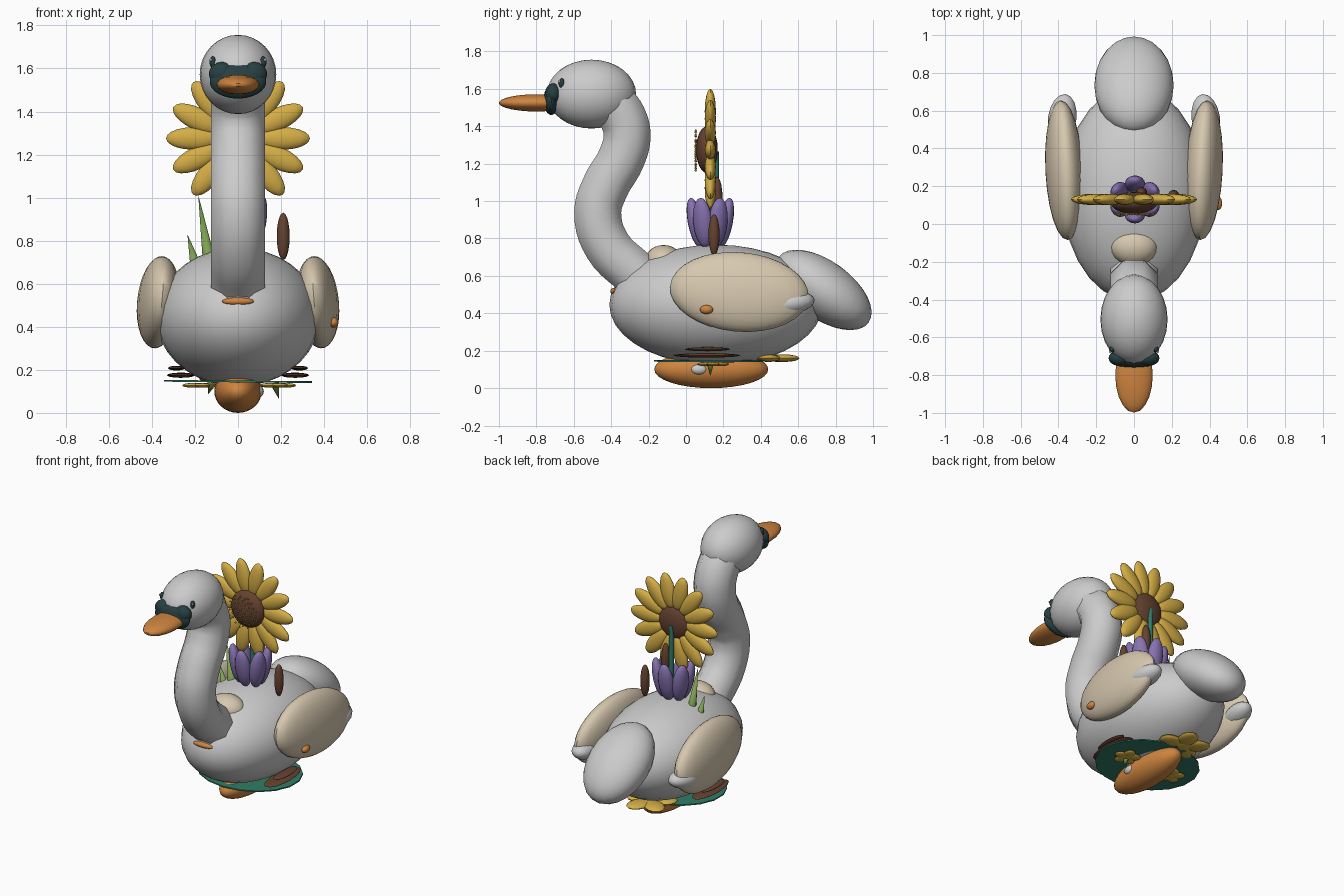
import bpy, bmesh
from math import radians, sin, cos, pi, sqrt
from mathutils import Matrix, Vector, Euler

cube = bpy.data.objects.get("Cube")
if cube:
    bpy.data.objects.remove(cube, do_unlink=True)


def material(name, r, g, b):
    m = bpy.data.materials.new(name)
    m.use_nodes = True
    m.diffuse_color = (r, g, b, 1)
    m.node_tree.nodes["Principled BSDF"].inputs["Base Color"].default_value = (r, g, b, 1)
    return m


beige = material("beige", .68, .58, .43)
orange = material("orange", .62, .23, .05)
yellow = material("yellow", .66, .42, .06)
purple = material("purple", .24, .17, .44)
dark = material("dark", .02, .05, .055)
brown = material("brown", .13, .055, .03)
leaf = material("leaf_green", .2, .36, .08)
pad_green = material("pad_green", .03, .2, .13)


def finish(name, bm, mat):
    mesh = bpy.data.meshes.new(name)
    bm.to_mesh(mesh)
    bm.free()
    obj = bpy.data.objects.new(name, mesh)
    bpy.context.collection.objects.link(obj)
    if mat:
        mesh.materials.append(mat)
    bpy.ops.object.select_all(action='DESELECT')
    obj.select_set(True)
    bpy.context.view_layer.objects.active = obj
    bpy.ops.object.shade_smooth_by_angle(angle=radians(45))
    return obj


def placed(loc, radii=(1, 1, 1), rot=(0, 0, 0)):
    angles = Euler([radians(a) for a in rot])
    return Matrix.LocRotScale(Vector(loc), angles, Vector(radii))


def blobs(name, mat, parts, seg=16):
    """One object made of ellipsoids given as (centre, radii, rotation)."""
    bm = bmesh.new()
    for part in parts:
        bmesh.ops.create_uvsphere(bm, u_segments=seg, v_segments=max(4, seg * 2 // 3),
                                  radius=1, matrix=placed(*part))
    return finish(name, bm, mat)


def spike(name, base, tip, radius):
    base, tip = Vector(base), Vector(tip)
    axis = tip - base
    turn = axis.to_track_quat('Z', 'Y').to_matrix().to_4x4()
    bm = bmesh.new()
    bmesh.ops.create_cone(bm, cap_ends=True, segments=8, radius1=radius, radius2=0,
                          depth=axis.length,
                          matrix=Matrix.Translation((base + tip) / 2) @ turn)
    return finish(name, bm, leaf)


# Body, tail and head
blobs("body", None, [((0, .16, .445), (.38, .57, .322))], 28)
blobs("tail", None, [((0, .735, .525), (.21, .298, .154), (-36, 0, 0))], 24)
blobs("head", None, [((0, -.505, 1.572), (.178, .238, .184))], 24)
blobs("back_patch", beige, [((0, -.12, .68), (.125, .1, .085))], 20)
blobs("chest_mark", orange, [((0, -.385, .518), (.075, .02, .018))])

# Curved neck
curve = bpy.data.curves.new("neck", 'CURVE')
curve.dimensions = '3D'
curve.bevel_depth = .136
curve.bevel_resolution = 2
curve.use_fill_caps = True
curve.resolution_u = 5
path = [(-.27, .61), (-.42, .76), (-.472, .94), (-.43, 1.08), (-.345, 1.23),
        (-.315, 1.35), (-.34, 1.45), (-.4, 1.53)]
spline = curve.splines.new('BEZIER')
spline.bezier_points.add(len(path) - 1)
for point, (y, z) in zip(spline.bezier_points, path):
    point.co = (0, y, z)
    point.handle_left_type = point.handle_right_type = 'AUTO'
    point.tilt = pi / 8
neck = bpy.data.objects.new("neck", curve)
bpy.context.collection.objects.link(neck)
bpy.ops.object.select_all(action='DESELECT')
neck.select_set(True)
bpy.context.view_layer.objects.active = neck
bpy.ops.object.convert(target='MESH')
bpy.ops.object.shade_smooth_by_angle(angle=radians(50))

# Face
blobs("mask", dark, [((0, -.72, 1.54), (.132, .042, .08))]
      + [((s * .075, -.71, 1.575), (.06, .042, .055)) for s in (-1, 1)], 20)
blobs("beak", orange, [((0, -.8, 1.525), (.1, .2, .046))], 20)

# Wings, wing tips and eyes
for side, s in (("left", 1), ("right", -1)):
    blobs(side + "_wing", beige,
          [((s * .37, .285, .514), (.098, .372, .213), (-5, -5 * s, -2.5 * s))], 24)
    blobs(side + "_wing_tip", None,
          [((s * .38, .56, .455), (.075, .13, .06), (8, 0, 8 * s))])
    blobs(side + "_eye", dark, [((s * .117, -.665, 1.63), (.015, .016, .027))], 12)
    blobs(side + "_eye_glint", None, [((s * .126, -.677, 1.64), (.006, .006, .008))], 8)
blobs("wing_spot", orange, [((.445, .11, .42), (.022, .036, .024))])

# Large flower
flower = Vector((0, .13, 1.275))
petals = []
for i in range(14):
    a = 2 * pi * i / 14
    petals.append((flower + Vector((cos(a), 0, sin(a))) * .21, (.124, .03, .052),
                   (0, -360 * i / 14, 0)))
blobs("flower_petals", yellow, petals)
blobs("flower_disc", brown, [((0, .112, flower.z), (.125, .058, .125))], 20)
seeds = []
for i in range(50):
    r, a = .115 * sqrt((i + .5) / 50), i * 2.4
    seeds.append(((r * cos(a), .052, flower.z + r * sin(a)), (.006, .006, .006)))
blobs("flower_seeds", yellow, seeds, 6)

bm = bmesh.new()
bmesh.ops.create_cone(bm, cap_ends=True, segments=10, radius1=.016, radius2=.016,
                      depth=.55, matrix=Matrix.Translation((0, .16, .99)))
finish("flower_stem", bm, pad_green)

# Cupped flower
cup = []
for i in range(6):
    a = pi / 6 + i * pi / 3
    cup.append(((.005 + .095 * cos(a), .13 + .08 * sin(a), .885), (.04, .055, .135),
                (0, 11, 30 + 60 * i)))
blobs("cup_petals", purple, cup)

# Reeds and grass blades
blobs("reed_outer", brown, [((.21, .15, .82), (.03, .03, .11))])
blobs("reed_inner", brown, [((.04, .165, 1.02), (.03, .03, .11))])
spike("blade_tall", (-.13, .13, .68), (-.185, .13, 1.015), .032)
spike("blade_short", (-.19, .13, .66), (-.235, .13, .83), .03)

# Leaf pad under the body
bm = bmesh.new()
bmesh.ops.create_cone(bm, cap_ends=True, segments=18, radius1=1, radius2=1, depth=1,
                      matrix=placed((0, .13, .146), (.35, .3, .008), (0, .5, 0)))
finish("leaf_pad", bm, pad_green)
blobs("keel", orange, [((0, .135, .1), (.11, .305, .1))], 24)
blobs("pebble", None, [((.095, .07, .1), (.025, .045, .028))], 12)


# Flat blossoms under the pad
def blossom(name, centre, reach, radius, thick):
    parts = [(centre, (radius * .8, radius * .8, thick))]
    for i in range(5):
        a = 2 * pi * i / 5
        parts.append((Vector(centre) + Vector((cos(a), sin(a), 0)) * reach,
                      (radius, radius * .75, thick), (0, 0, 72 * i)))
    blobs(name, yellow, parts, 12)


blossom("rear_blossom", (-.03, .44, .16), .09, .085, .02)
for side, s in (("left", 1), ("right", -1)):
    blossom(side + "_blossom", (s * .18, .145, .128), .04, .05, .011)
    blobs(side + "_bark", brown, [((s * .265, .11, .175), (.065, .18, .012)),
                                  ((s * .285, .115, .208), (.04, .12, .011))])
spike("left_root", (.17, .13, .14), (.19, .13, .065), .022)
spike("right_root", (-.12, .13, .14), (-.14, .13, .085), .022)
